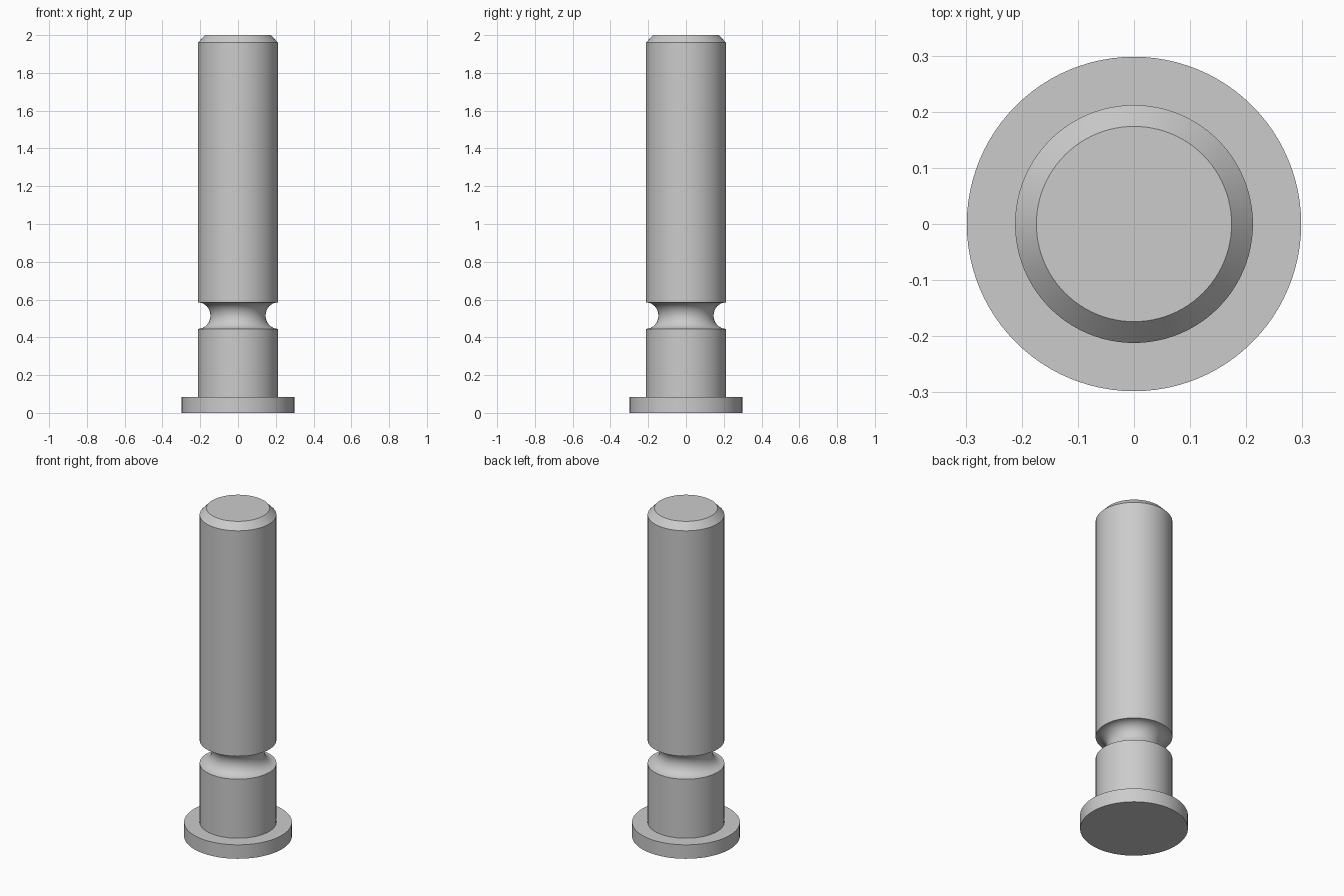
import bpy, bmesh, math

cube = bpy.data.objects.get("Cube")
if cube:
    bpy.data.objects.remove(cube, do_unlink=True)

# Plain grey metal
grey = bpy.data.materials.new("grey_metal")
grey.use_nodes = True
colour = (0.6, 0.6, 0.6, 1)
grey.diffuse_color = colour
grey.node_tree.nodes["Principled BSDF"].inputs["Base Color"].default_value = colour

R_HEAD, R_PIN, R_TIP = 0.298, 0.212, 0.174
GROOVE_Z, GROOVE_HALF, GROOVE_DEPTH = 0.515, 0.07, 0.066

# Half profile (radius, height): head, shank, rounded groove, chamfered tip
groove = []
for i in range(17):
    a = math.pi * i / 16
    groove.append((R_PIN - GROOVE_DEPTH * math.sin(a), GROOVE_Z - GROOVE_HALF * math.cos(a)))
profile = [(0, 0), (R_HEAD, 0), (R_HEAD, 0.085), (R_PIN, 0.085), *groove,
           (R_PIN, 1.96), (R_TIP, 2), (0, 2)]

# Revolve the profile around the vertical axis
bm = bmesh.new()
verts = [bm.verts.new((r, 0, z)) for r, z in profile]
edges = [bm.edges.new(pair) for pair in zip(verts, verts[1:])]
bmesh.ops.spin(bm, geom=verts + edges, cent=(0, 0, 0), axis=(0, 0, 1),
               angle=math.tau, steps=96, use_merge=True)
bmesh.ops.remove_doubles(bm, verts=bm.verts, dist=0.0001)
bmesh.ops.recalc_face_normals(bm, faces=bm.faces)
mesh = bpy.data.meshes.new("grooved_pin")
bm.to_mesh(mesh)
bm.free()
mesh.materials.append(grey)
pin = bpy.data.objects.new("grooved_pin", mesh)
bpy.context.collection.objects.link(pin)

# Smooth the round sides, keep the rims crisp
bpy.ops.object.select_all(action="DESELECT")
pin.select_set(True)
bpy.context.view_layer.objects.active = pin
bpy.ops.object.shade_smooth_by_angle(angle=math.radians(30))
